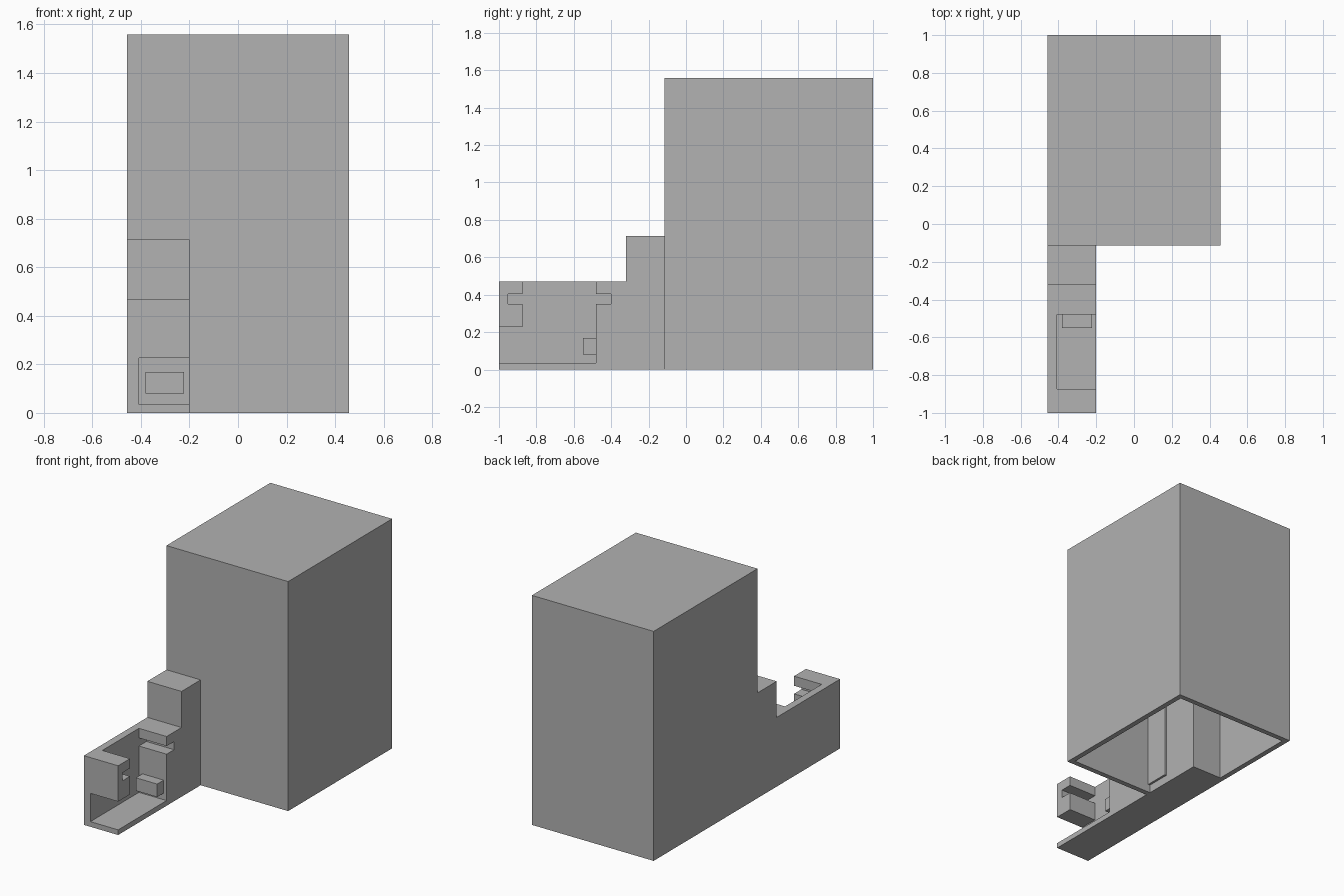
import bpy, bmesh

if "Cube" in bpy.data.objects:
    bpy.data.objects.remove(bpy.data.objects["Cube"])

grey = bpy.data.materials.new("plain grey")
grey.diffuse_color = (0.445, 0.445, 0.445, 1)
grey.use_nodes = True
grey.node_tree.nodes["Principled BSDF"].inputs["Base Color"].default_value = grey.diffuse_color

X0, X1 = -0.457, 0.457      # overall width
ARM_X = -0.2                # right side of the arm
WALL = 0.035                # housing wall thickness
Y_FRONT = -0.115            # front of the housing


def extrude_profile(name, pts, x0, x1):
    """Extrude a closed (y, z) outline along x."""
    bm = bmesh.new()
    face = bm.faces.new([bm.verts.new((x0, y, z)) for y, z in pts])
    res = bmesh.ops.extrude_face_region(bm, geom=[face])
    moved = [g for g in res["geom"] if isinstance(g, bmesh.types.BMVert)]
    bmesh.ops.translate(bm, verts=moved, vec=(x1 - x0, 0, 0))
    bmesh.ops.recalc_face_normals(bm, faces=bm.faces[:])
    me = bpy.data.meshes.new(name)
    bm.to_mesh(me)
    bm.free()
    me.materials.append(grey)
    ob = bpy.data.objects.new(name, me)
    bpy.context.collection.objects.link(ob)
    return ob


def box(name, x0, x1, y0, y1, z0, z1):
    return extrude_profile(name, [(y0, z0), (y1, z0), (y1, z1), (y0, z1)], x0, x1)


def cut(ob, cutter):
    mod = ob.modifiers.new("cut", 'BOOLEAN')
    mod.operation = 'DIFFERENCE'
    mod.solver = 'EXACT'
    mod.object = cutter
    bpy.context.view_layer.objects.active = ob
    bpy.ops.object.modifier_apply(modifier=mod.name)
    bpy.data.objects.remove(cutter)


# Housing: tall box, hollow and open underneath
housing = box("housing", X0, X1, Y_FRONT, 1.0, 0, 1.558)
cut(housing, box("housing_cutter", X0 + WALL, X1 - WALL,
                 Y_FRONT + WALL, 1.0 - WALL, -0.2, 1.558 - WALL))

# Arm: stepped silhouette with a slotted pocket open to the right and front
arm = extrude_profile("arm", [(-1, 0), (Y_FRONT, 0), (Y_FRONT, 0.715),
                              (-0.32, 0.715), (-0.32, 0.47), (-1, 0.47)], X0, ARM_X)
pocket = [(-1.1, 0.035), (-0.48, 0.035), (-0.48, 0.35), (-0.40, 0.35),
          (-0.40, 0.405), (-0.48, 0.405), (-0.48, 0.6), (-0.873, 0.6),
          (-0.873, 0.405), (-0.953, 0.405), (-0.953, 0.35), (-0.873, 0.35),
          (-0.873, 0.227), (-1.1, 0.227)]
cut(arm, extrude_profile("pocket_cutter", pocket, -0.408, -0.1))

# Peg sticking out into the pocket
box("peg", -0.382, -0.222, -0.55, -0.48, 0.08, 0.168)

# Part of the arm continuing inside the housing, with a thin side plate
box("inner_block", X0 + WALL, ARM_X, Y_FRONT + WALL, 0.352, 0, 0.715)
box("side_plate", ARM_X, ARM_X + 0.015, Y_FRONT + WALL, 0.085, 0.055, 0.66)
